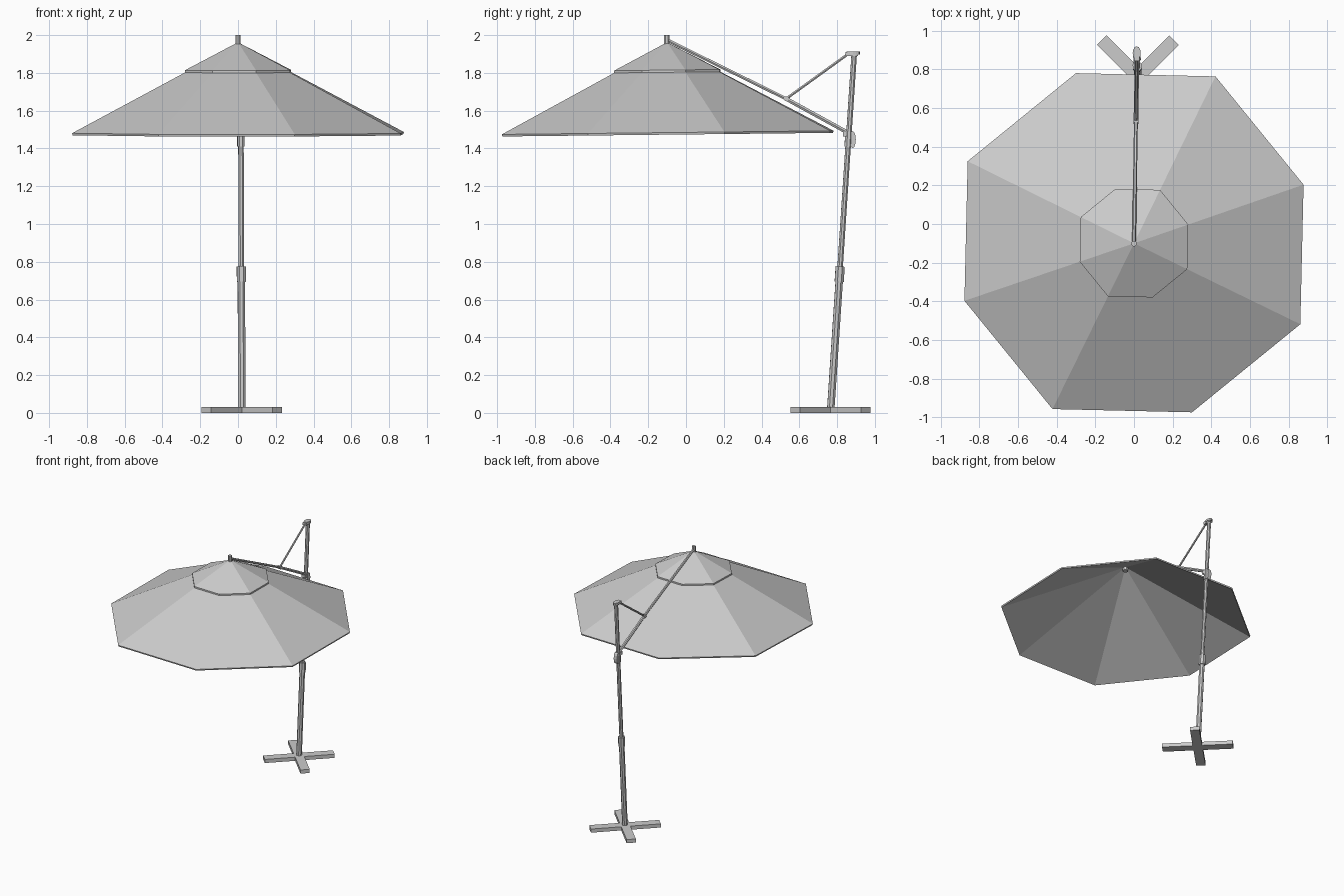
import bpy, bmesh
from math import radians, cos, sin, pi
from mathutils import Vector, Matrix

if "Cube" in bpy.data.objects:
    bpy.data.objects.remove(bpy.data.objects["Cube"])


def finish(name, bm):
    bmesh.ops.recalc_face_normals(bm, faces=bm.faces)
    me = bpy.data.meshes.new(name)
    bm.to_mesh(me)
    bm.free()
    ob = bpy.data.objects.new(name, me)
    bpy.context.collection.objects.link(ob)
    return ob


def rod(name, a, b, r, sides=8, r2=None):
    a, b = Vector(a), Vector(b)
    d = b - a
    bm = bmesh.new()
    m = (Matrix.Translation((a + b) / 2) @ d.to_track_quat('Z', 'Y').to_matrix().to_4x4()
         @ Matrix.Rotation(pi / sides, 4, 'Z'))
    bmesh.ops.create_cone(bm, cap_ends=True, segments=sides, radius1=r,
                          radius2=r if r2 is None else r2, depth=d.length, matrix=m)
    return finish(name, bm)


def box(name, centre, size, rot_z=0.0):
    bm = bmesh.new()
    bmesh.ops.create_cube(bm, size=1, matrix=Matrix.Translation(centre)
                          @ Matrix.Rotation(rot_z, 4, 'Z') @ Matrix.Diagonal((*size, 1)))
    return finish(name, bm)


def oval(name, centre, size, axis):
    # Flattened disc used for rounded fittings
    bm = bmesh.new()
    rot = Matrix.Rotation(pi / 2, 4, 'Y') if axis == 'X' else Matrix.Identity(4)
    bmesh.ops.create_cone(bm, cap_ends=True, segments=12, radius1=0.5, radius2=0.5, depth=1,
                          matrix=Matrix.Translation(centre) @ Matrix.Diagonal((*size, 1)) @ rot)
    return finish(name, bm)


def pole(z):
    return Vector((0.02 - 0.003 * z, 0.765 + 0.066 * z, z))


# Eight-panel canopy: vent cap, small step, main panels, rim and underside
APEX_Y = -0.1
bm = bmesh.new()
top = bm.verts.new((0, APEX_Y, 1.962))
under = bm.verts.new((0, APEX_Y, 1.948))
profile = [(0.32, 1.815), (0.32, 1.803), (1.0, 1.484), (0.997, 1.473)]
rings = []
for f, z in profile:
    ring = []
    for i in range(8):
        a = radians(18.9 + 45 * i)
        r = f * (0.928 if i % 2 == 0 else 0.959)
        y = r * sin(a)
        ring.append(bm.verts.new((r * cos(a), APEX_Y + 0.003 * f + y, z + 0.011 * y)))
    rings.append(ring)
for i in range(8):
    j = (i + 1) % 8
    bm.faces.new((top, rings[0][i], rings[0][j]))
    for lo, hi in zip(rings[1:], rings):
        bm.faces.new((hi[i], lo[i], lo[j], hi[j]))
    bm.faces.new((under, rings[-1][j], rings[-1][i]))
finish("canopy", bm)

# Finial and hub under the apex
rod("finial", (0, APEX_Y - 0.002, 1.93), (0, APEX_Y - 0.002, 2.0), 0.015)
rod("canopy_hub", (0, APEX_Y, 1.915), (0, APEX_Y, 1.95), 0.022)

# Crossed base bars
base = pole(0)
for k, s in (("a", 1), ("b", -1)):
    box("base_bar_" + k, (base.x, base.y, 0.015), (0.53, 0.07, 0.03), s * pi / 4)

# Leaning telescopic pole and collars
rod("lower_pole", pole(0.02), pole(0.72), 0.021)
rod("upper_pole", pole(0.7), pole(1.9), 0.0155)
rod("pole_collar", pole(0.695), pole(0.775), 0.026)
rod("slider_collar", pole(1.41), pole(1.49), 0.021)

# Pole head
box("pole_head", (0.014, 0.877, 1.9), (0.03, 0.066, 0.022))
oval("pole_head_cap", (0.014, 0.885, 1.906), (0.042, 0.07, 0.016), 'Z')

# Crank housing on the slider
oval("crank", (0.015, 0.882, 1.447), (0.03, 0.034, 0.09), 'X')
box("arm_bracket", (0.015, 0.855, 1.477), (0.034, 0.05, 0.026))

# Cantilever arm and support strut
joint = (0.01, 0.53, 1.663)
rod("arm_outer", (0, APEX_Y, 1.974), joint, 0.01, 6)
rod("arm_inner", joint, (0.015, 0.86, 1.482), 0.012, 6)
rod("support_strut", joint, (0.014, 0.865, 1.905), 0.008, 6)
rod("strut_pivot", (-0.003, 0.53, 1.663), (0.023, 0.53, 1.663), 0.013)
